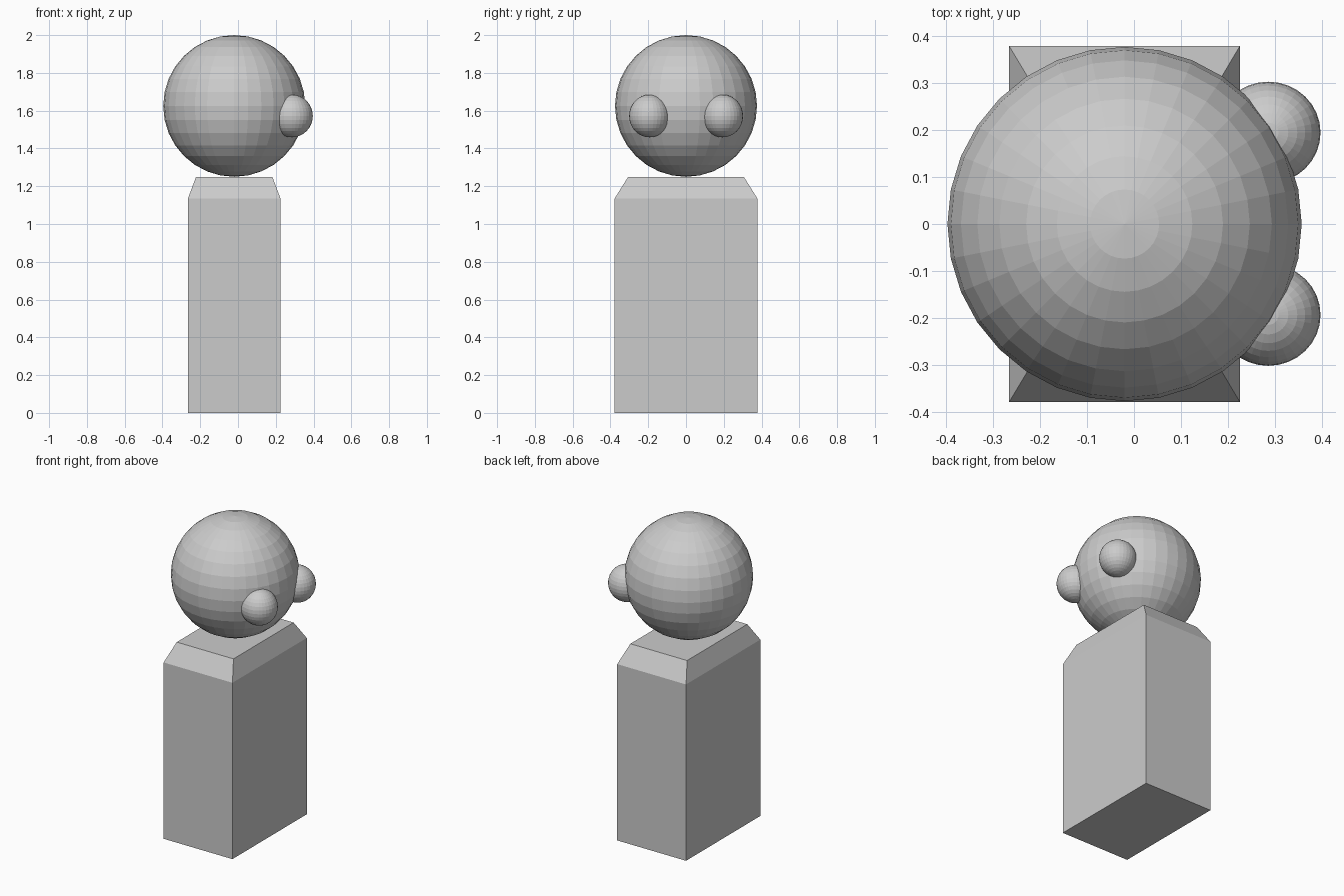
import bpy
import bmesh

if "Cube" in bpy.data.objects:
    bpy.data.objects.remove(bpy.data.objects["Cube"])

grey = bpy.data.materials.new("plain grey")
grey.diffuse_color = (0.6, 0.6, 0.6, 1)
grey.use_nodes = True
grey.node_tree.nodes["Principled BSDF"].inputs["Base Color"].default_value = grey.diffuse_color


def ball(name, location, size):
    """Flat-faceted sphere with given half-extents."""
    bpy.ops.mesh.primitive_uv_sphere_add(segments=32, ring_count=16, radius=1, location=location)
    ob = bpy.context.object
    ob.name = name
    ob.scale = size
    bpy.ops.object.transform_apply(location=False, rotation=False, scale=True)
    ob.data.materials.append(grey)


# Body: rectangular block with a sloped shoulder band
bm = bmesh.new()
levels = [(0, 0.245, 0.378), (1.135, 0.245, 0.378), (1.25, 0.202, 0.306)]
rings = [[bm.verts.new((sx * hx, sy * hy, z)) for sx, sy in ((-1, -1), (1, -1), (1, 1), (-1, 1))]
         for z, hx, hy in levels]
for low, high in zip(rings, rings[1:]):
    for i in range(4):
        j = (i + 1) % 4
        bm.faces.new((low[i], low[j], high[j], high[i]))
bm.faces.new(rings[0][::-1])
bm.faces.new(rings[-1])
mesh = bpy.data.meshes.new("body")
bm.to_mesh(mesh)
bm.free()
mesh.materials.append(grey)
body = bpy.data.objects.new("body", mesh)
body.location.x = -0.02
bpy.context.collection.objects.link(body)

# Head
ball("head", (-0.02, 0, 1.625), (0.376, 0.376, 0.375))

# Eyes on the +x side
for side, y in (("left", 0.194), ("right", -0.193)):
    ball(side + "_eye", (0.285, y, 1.572), (0.111, 0.108, 0.113))
